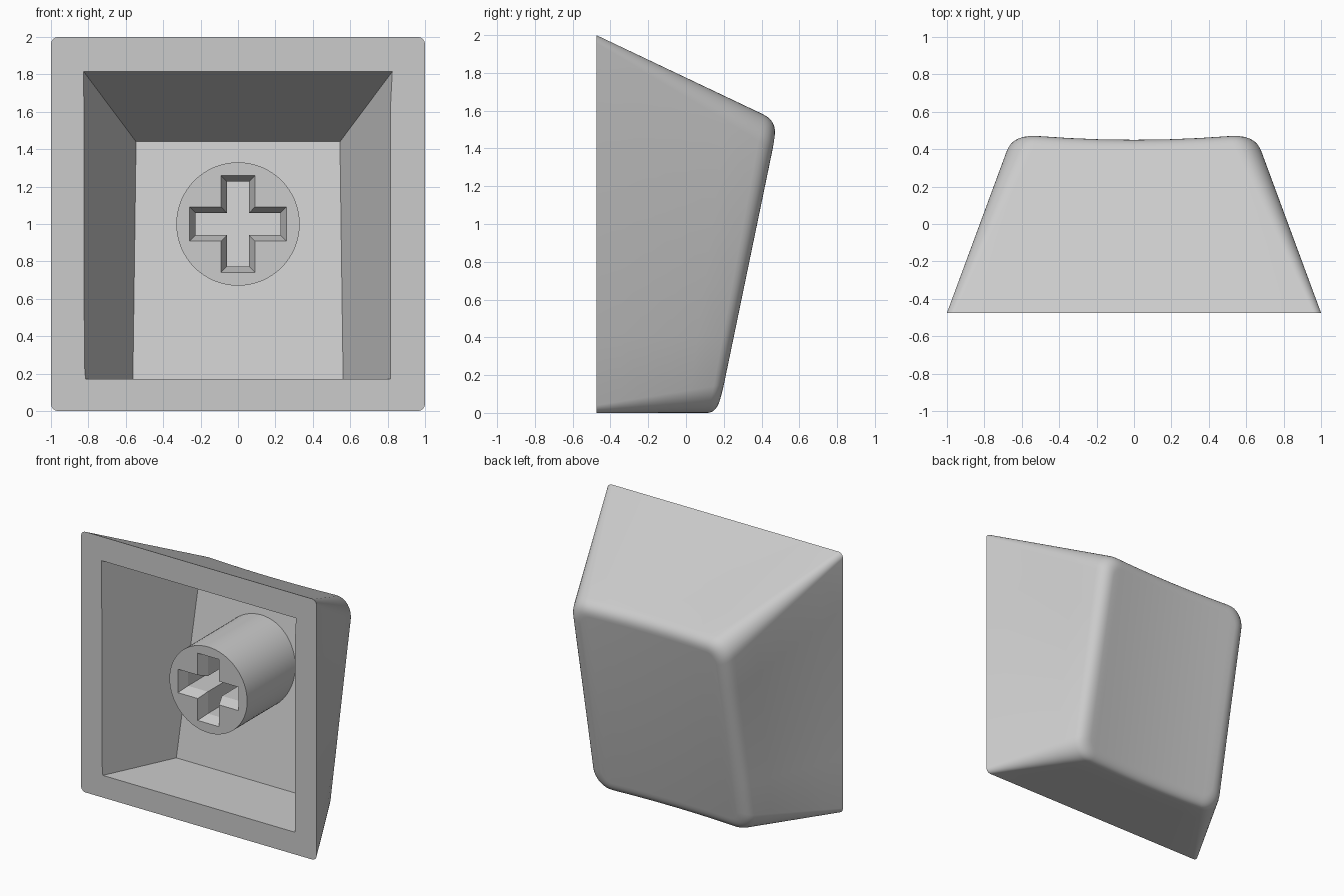
import bpy, bmesh, math
from mathutils import Vector

cube = bpy.data.objects.get("Cube")
if cube:
    bpy.data.objects.remove(cube, do_unlink=True)

grey = bpy.data.materials.new("light_grey_plastic")
grey.use_nodes = True
colour = (0.6, 0.6, 0.6, 1)
grey.diffuse_color = colour
grey.node_tree.nodes["Principled BSDF"].inputs["Base Color"].default_value = colour

FRONT = -0.475      # plane of the open rim
STEM_FRONT = -0.36  # plane of the stem's end


def make_object(name, bm):
    bmesh.ops.recalc_face_normals(bm, faces=bm.faces)
    mesh = bpy.data.meshes.new(name)
    bm.to_mesh(mesh)
    bm.free()
    mesh.materials.append(grey)
    obj = bpy.data.objects.new(name, mesh)
    bpy.context.collection.objects.link(obj)
    return obj


def loft(rings, cap_start=True, cap_end=True):
    """Join equal-length rings of points with quads."""
    bm = bmesh.new()
    rows = [[bm.verts.new(p) for p in ring] for ring in rings]
    n = len(rows[0])
    for a, b in zip(rows, rows[1:]):
        for i in range(n):
            j = (i + 1) % n
            bm.faces.new((a[i], a[j], b[j], b[i]))
    if cap_start:
        bm.faces.new(rows[0])
    if cap_end:
        bm.faces.new(rows[-1])
    return bm, rows


def carve(obj, cutter, angle):
    """Subtract the cutter, then smooth the result by angle."""
    mod = obj.modifiers.new("carve", 'BOOLEAN')
    mod.operation = 'DIFFERENCE'
    mod.solver = 'EXACT'
    mod.object = cutter
    bpy.ops.object.select_all(action='DESELECT')
    bpy.context.view_layer.objects.active = obj
    obj.select_set(True)
    bpy.ops.object.modifier_apply(modifier=mod.name)
    bpy.data.objects.remove(cutter, do_unlink=True)
    bpy.ops.object.shade_smooth_by_angle(angle=math.radians(angle))


# Outer shell: rounded-rectangle rings from the rim to the dished back face
ARC, SIDE = 8, 5
FLATS = (0, 0.36, 0.7)


def rounded_rect(w, z0, z1, r):
    half = [(f * (w - r), z1) for f in FLATS]
    arc = [math.pi / 2 * i / ARC for i in range(ARC + 1)]
    half += [(w - r + r * math.sin(a), z1 - r + r * math.cos(a)) for a in arc]
    top, low = z1 - r, z0 + r
    half += [(w, top + (low - top) * i / SIDE) for i in range(1, SIDE)]
    half += [(w - r + r * math.cos(a), z0 + r - r * math.sin(a)) for a in arc]
    half += [(f * (w - r), z0) for f in reversed(FLATS)]
    return half + [(-x, z) for x, z in reversed(half[1:-1])]


def back_y(x, z):
    dish = 0.026 * max(0, 1 - (x / 0.58) ** 2)
    return 0.17 + 0.207 * z - dish


def on_back(outline):
    return [Vector((x, back_y(x, z), z)) for x, z in outline]


base = [Vector((x, FRONT, z)) for x, z in rounded_rect(1, 0, 2, 0.04)]
edge = on_back(rounded_rect(0.655, 0, 1.545, 0.15))
inset = on_back(rounded_rect(0.575, 0.08, 1.465, 0.08))
WALL_END = 0.92
rings = [[b.lerp(e, WALL_END * k / 5) for b, e in zip(base, edge)] for k in range(6)]
wall = rings[-1]
for k in range(1, 8):
    s = k / 7
    rings.append([a.lerp(c, s).lerp(c.lerp(b, s), s)
                  for a, c, b in zip(wall, edge, inset)])

bm, rows = loft(rings, cap_end=False)
last = rows[-1]
n = len(last)
m = n // 2                      # index of the bottom centre point
stop = len(FLATS) + ARC - 1     # strips run up to the last corner point
for sign in (1, -1):
    for i in range(stop):
        ids = (i, i + 1, m - i - 1, m - i)
        bm.faces.new([last[(sign * k) % n] for k in ids])
    bm.faces.new([last[(sign * k) % n] for k in range(stop, m - stop + 1)])
shell = make_object("keycap_shell", bm)

# Tapered cavity with a floor parallel to the back face
opening = [Vector((x, FRONT, z)) for x, z in
           ((-0.825, 1.815), (0.825, 1.815), (0.815, 0.17), (-0.815, 0.17))]
floor = [Vector(p) for p in ((-0.545, 0.305, 1.44), (0.545, 0.305, 1.44),
                             (0.562, 0.055, 0.17), (-0.562, 0.055, 0.17))]
mouth = [o.lerp(f, -0.1) for o, f in zip(opening, floor)]
bm, _ = loft([mouth, floor])
carve(shell, make_object("cavity_cutter", bm), 30)

# Round stem, its far end sunk slightly into the sloping floor
circle = [(0.33 * math.cos(a), 1 + 0.33 * math.sin(a))
          for a in (math.tau * i / 64 for i in range(64))]
bm, _ = loft([[(x, STEM_FRONT, z) for x, z in circle],
              [(x, 0.055 + 0.197 * (z - 0.17) + 0.03, z) for x, z in circle]])
stem = make_object("stem", bm)


# Cross-shaped socket with a chamfered mouth
def cross(y, grow):
    a, b = 0.09 + grow, 0.258 + grow
    points = [(a, b), (a, a), (b, a)]
    ring = []
    for _ in range(4):
        ring += [(x, y, 1 + z) for x, z in points]
        points = [(z, -x) for x, z in points]
    return ring


bm, _ = loft([cross(STEM_FRONT - 0.04, 0.015), cross(STEM_FRONT + 0.08, -0.03),
              cross(0.6, -0.03)])
carve(stem, make_object("socket_cutter", bm), 15)
